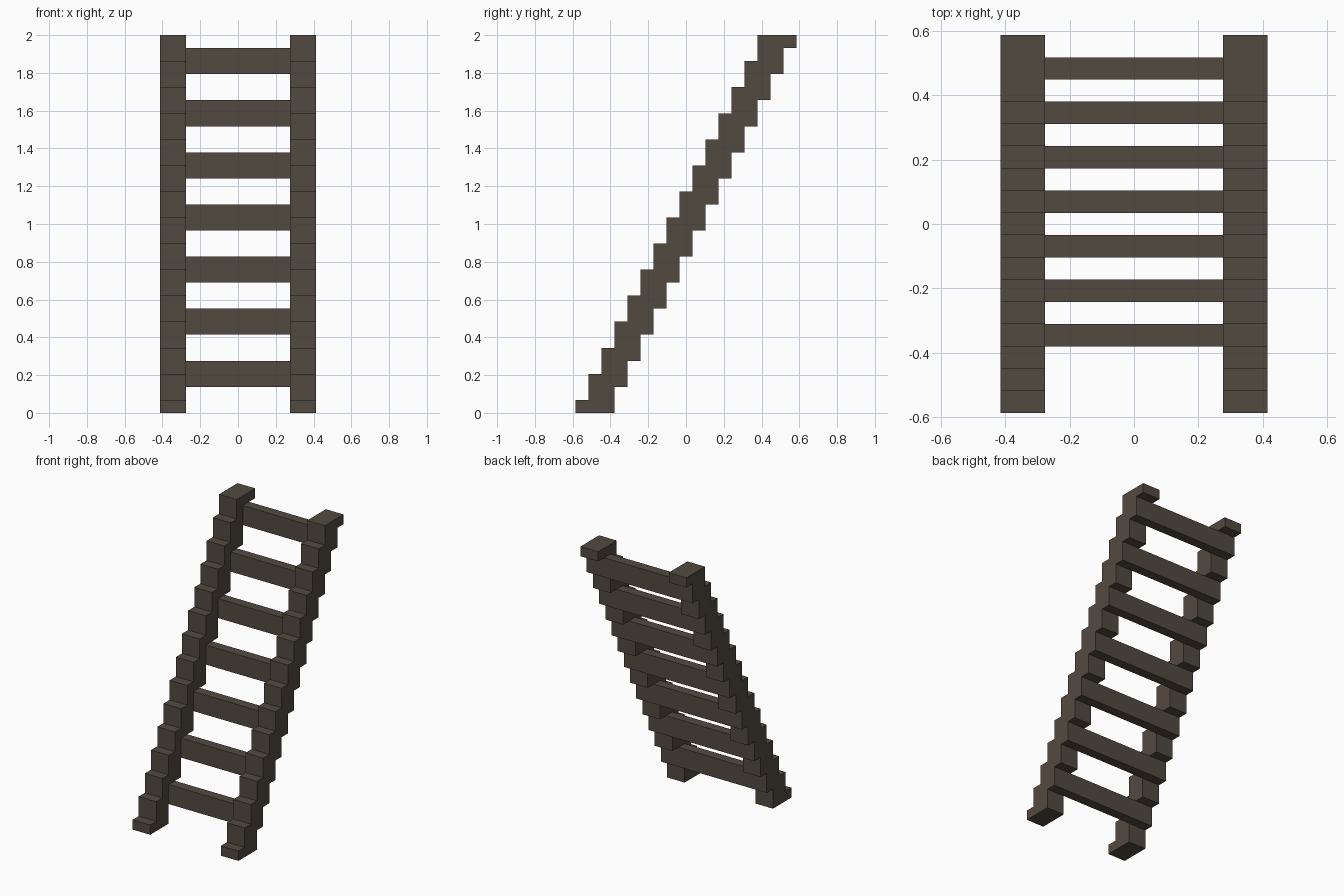
import bpy
import bmesh

if "Cube" in bpy.data.objects:
    bpy.data.objects.remove(bpy.data.objects["Cube"])

U = 2 / 29      # block unit: the ladder is 29 units tall
STEPS = 15      # stair steps along each rail

wood = bpy.data.materials.new("dark_wood")
wood.diffuse_color = (0.086, 0.068, 0.052, 1)
wood.use_nodes = True
wood.node_tree.nodes["Principled BSDF"].inputs["Base Color"].default_value = wood.diffuse_color


def finish(name, bm):
    bmesh.ops.recalc_face_normals(bm, faces=bm.faces)
    mesh = bpy.data.meshes.new(name)
    bm.to_mesh(mesh)
    bm.free()
    mesh.materials.append(wood)
    obj = bpy.data.objects.new(name, mesh)
    bpy.context.collection.objects.link(obj)


def extrude_x(name, profile, x0, x1):
    """Extrude a (y, z) outline, given in block units, from x0 to x1."""
    bm = bmesh.new()
    face = bm.faces.new([bm.verts.new((x0 * U, y * U, z * U)) for y, z in profile])
    out = bmesh.ops.extrude_face_region(bm, geom=[face])
    moved = [v for v in out["geom"] if isinstance(v, bmesh.types.BMVert)]
    bmesh.ops.translate(bm, verts=moved, vec=((x1 - x0) * U, 0, 0))
    finish(name, bm)


# Stepped rail outline: up the back edge, then down the front edge
back, front = [], []
for k in range(STEPS):
    back += [(-5.5 + k, 2 * k), (-5.5 + k, min(2 * k + 2, 29))]
    front += [(-8.5 + k, max(2 * k - 1, 0)), (-8.5 + k, 2 * k + 1)]
outline = back + front[::-1]

# Two side rails
extrude_x("left_rail", outline, -6, -4)
extrude_x("right_rail", outline, 4, 6)

# Seven rungs flush with the back of the rails
for i in range(7):
    y, z = -5.5 + 2 * i, 2 + 4 * i
    extrude_x(f"rung_{i + 1}", [(y, z), (y + 1, z), (y + 1, z + 2), (y, z + 2)], -4, 4)
